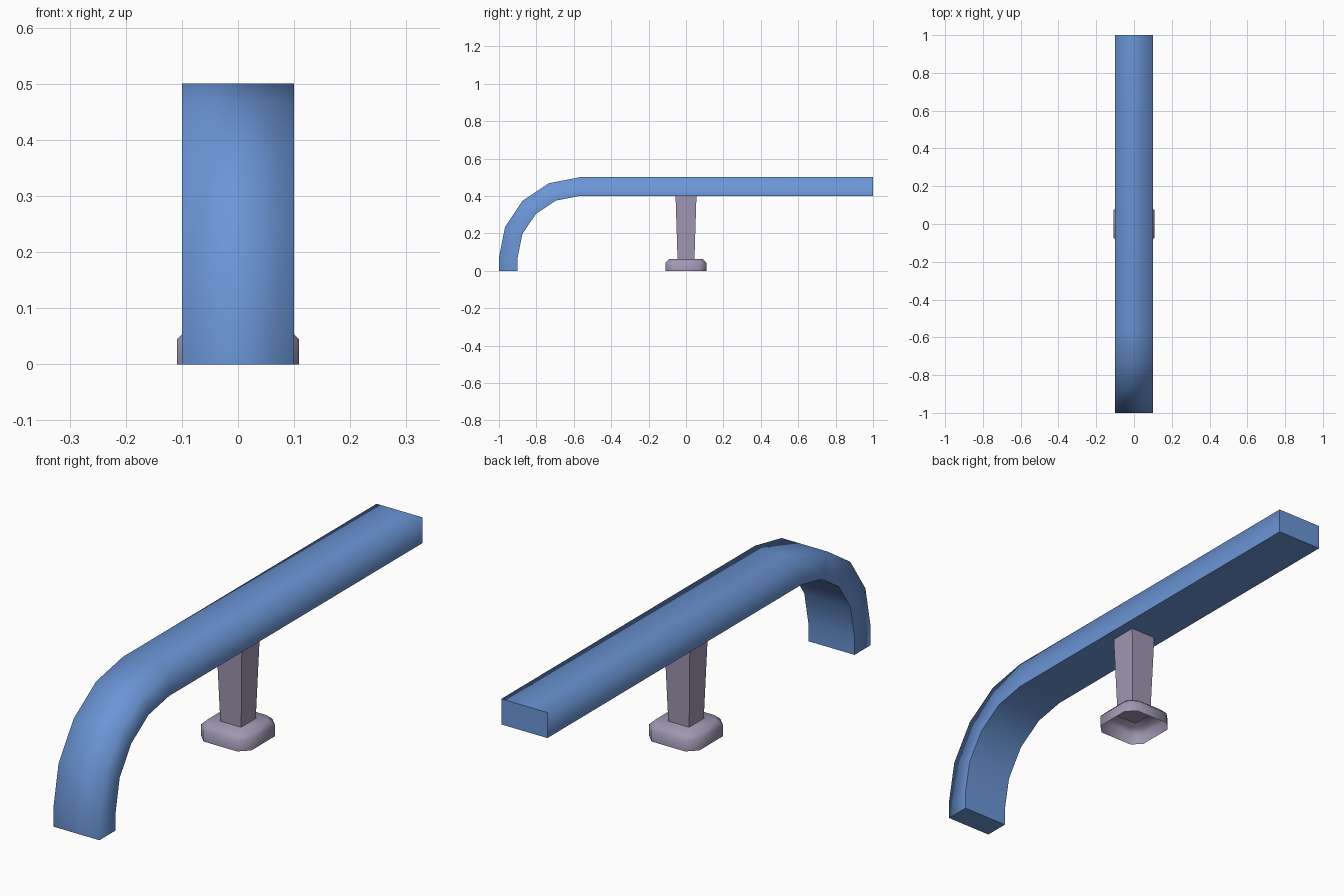
import bpy, bmesh, math

if "Cube" in bpy.data.objects:
    bpy.data.objects.remove(bpy.data.objects["Cube"])


def material(name, rgb):
    m = bpy.data.materials.new(name)
    m.diffuse_color = (*rgb, 1)
    m.use_nodes = True
    m.node_tree.nodes["Principled BSDF"].inputs["Base Color"].default_value = m.diffuse_color
    return m


def make_object(name, bm, mat):
    bmesh.ops.recalc_face_normals(bm, faces=bm.faces)
    me = bpy.data.meshes.new(name)
    bm.to_mesh(me)
    bm.free()
    me.materials.append(mat)
    ob = bpy.data.objects.new(name, me)
    bpy.context.collection.objects.link(ob)
    return ob


def loft(rings, cap_start=True, cap_end=True):
    """Skin a list of closed rings of points."""
    bm = bmesh.new()
    vs = [[bm.verts.new(p) for p in r] for r in rings]
    for a, b in zip(vs, vs[1:]):
        for i in range(len(a)):
            j = (i + 1) % len(a)
            bm.faces.new((a[i], a[j], b[j], b[i]))
    if cap_start:
        bm.faces.new(vs[0])
    if cap_end:
        bm.faces.new(vs[-1])
    return bm


def cut_square(h, c, z):
    """Square of half size h with corners cut by c."""
    k = h - c
    if c == 0:
        return [(h, h, z), (-h, h, z), (-h, -h, z), (h, -h, z)]
    return [(h, -k, z), (h, k, z), (k, h, z), (-k, h, z),
            (-h, k, z), (-h, -k, z), (-k, -h, z), (k, -h, z)]


blue = material("blue", (0.147, 0.301, 0.672))
grey = material("lilac grey", (0.35, 0.31, 0.45))

# Bench bar: flat beam whose front end bends down to the ground
HALF_W, CY, CZ = 0.1, -0.57, 0.07
pairs = [((-1, 0), (-0.9, 0))]
for i in range(5):
    a = math.pi - i * math.pi / 8
    pairs.append(tuple((CY + r * math.cos(a), CZ + r * math.sin(a)) for r in (0.43, 0.33)))
pairs.append(((1, 0.5), (1, 0.4)))
bm = loft([[(-HALF_W, *o), (HALF_W, *o), (HALF_W, *n), (-HALF_W, *n)] for o, n in pairs])

# Smooth outer surface into the sides; keep the ends and underside crisp
bm.verts.ensure_lookup_table()
inner = {v for i, v in enumerate(bm.verts) if i % 4 >= 2}
for f in bm.faces:
    f.smooth = True
for e in bm.edges:
    a, b = e.verts
    along = abs(a.co.x - b.co.x) < 1e-6
    inner_long = a in inner and b in inner and along
    at_end = (a.co.z < 1e-5 and b.co.z < 1e-5) or (a.co.y > 0.99 and b.co.y > 0.99)
    e.smooth = not (inner_long or at_end)
make_object("bench_bar", bm, blue)

# Support post: square, slightly wider at the top
make_object("support_post", loft([cut_square(0.045, 0, 0.055), cut_square(0.056, 0, 0.402)]), grey)

# Foot: hollow cup with cut corners and a bevelled top
bm = loft([cut_square(0.109, 0.036, 0), cut_square(0.109, 0.036, 0.044),
           cut_square(0.09, 0.03, 0.063)], cap_start=False)
for f in bm.faces:
    f.smooth = True
make_object("post_foot", bm, grey)
